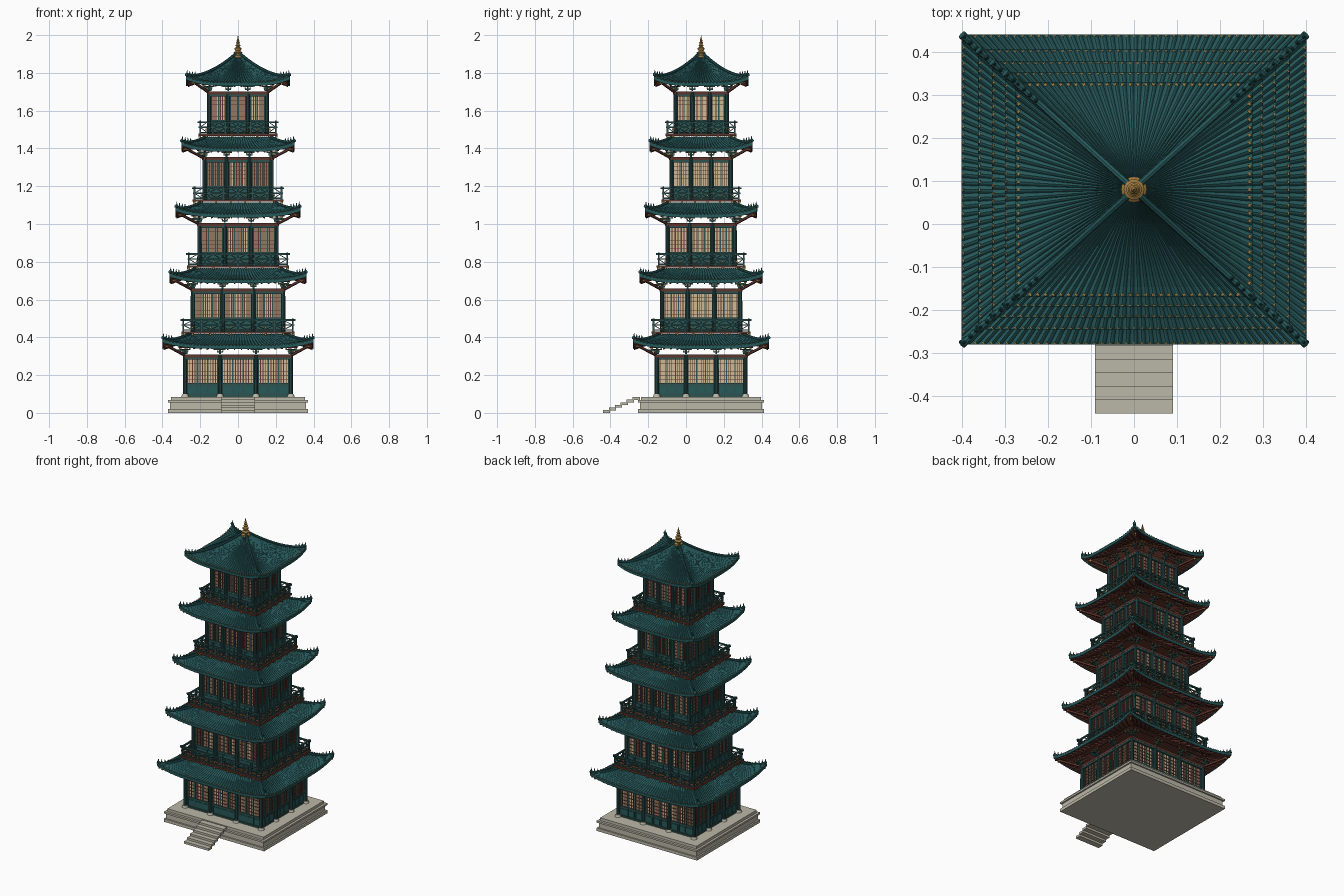
import bpy, bmesh, math
from mathutils import Vector, Matrix

if "Cube" in bpy.data.objects:
    bpy.data.objects.remove(bpy.data.objects["Cube"])

CY = 0.08  # tower centre in y (the stairs project to the front)
COL = {"teal": (.02, .10, .105), "jade": (.025, .085, .08), "stone": (.50, .48, .39), "cream": (.62, .49, .30),
       "brown": (.11, .035, .025), "gold": (.36, .20, .05)}
MATS, PARTS = {}, {}
for n, c in COL.items():
    MATS[n] = bpy.data.materials.new(n)
    MATS[n].diffuse_color = (*c, 1)


def part(name, mat):
    if name not in PARTS:
        PARTS[name] = (bmesh.new(), mat)
    return PARTS[name][0]


def P(k, s, d, z):
    """Point on side k: s along the side, d outward from the centre."""
    x, y = [(s, -d), (d, s), (-s, d), (-d, -s)][k]
    return Vector((x, y + CY, z))


def box(bm, cx, cy, hx, hy, z0, z1):
    m = Matrix.Translation((cx, cy, (z0 + z1) / 2)) @ Matrix.Diagonal((2 * hx, 2 * hy, z1 - z0, 1))
    bmesh.ops.create_cube(bm, size=1, matrix=m)


def beam(bm, p, q, w, h):
    d = q - p
    x = d.normalized()
    up = Vector((0, 0, 1)) if abs(x.z) < .95 else Vector((0, 1, 0))
    y = up.cross(x).normalized()
    r = Matrix((x, y, x.cross(y))).transposed().to_4x4()
    m = Matrix.Translation((p + q) / 2) @ r @ Matrix.Diagonal((d.length, w, h, 1))
    bmesh.ops.create_cube(bm, size=1, matrix=m)


def cone(bm, p, r1, r2, h, n=10):
    bmesh.ops.create_cone(bm, cap_ends=True, segments=n, radius1=r1, radius2=r2, depth=h,
                          matrix=Matrix.Translation(p + Vector((0, 0, h / 2))))


def grid(bm, rows, close=False):
    vs = [[bm.verts.new(p) for p in r] for r in rows]
    for a, b in zip(vs, vs[1:]):
        n = len(a)
        for j in range(n if close else n - 1):
            bm.faces.new((a[j], b[j], b[(j + 1) % n], a[(j + 1) % n]))


def tube(bm, pts, radii, n=8):
    rows = []
    for i, p in enumerate(pts):
        t = (pts[min(i + 1, len(pts) - 1)] - pts[max(i - 1, 0)]).normalized()
        side = t.cross(Vector((0, 0, 1))).normalized()
        up = side.cross(t)
        rows.append([p + (side * math.cos(a) + up * math.sin(a)) * radii[i]
                     for a in (2 * math.pi * j / n for j in range(n))])
    grid(bm, rows, True)
    for r in (rows[0], rows[-1]):
        bm.faces.new([bm.verts.new(p) for p in r])


# stone platform and stair treads
b = part("stone_platform", "stone")
for hx, hy, z0, z1 in ((.37, .333, 0, .02), (.36, .323, .02, .055), (.37, .333, .055, .067), (.355, .317, .067, .085)):
    box(b, 0, CY, hx, hy, z0, z1)
b = part("stone_stairs", "stone")
for i in range(6):
    box(b, 0, -.421 + i * .0315, .09, .019, i * .0137, i * .0137 + .015)

COLS = [(.28, .235), (.24, .207), (.205, .178), (.178, .157), (.153, .136)]
ROOF = [(.40, .36), (.362, .325), (.33, .297), (.30, .272), (.275, .25)]
BALC = [None, (.30, .262), (.27, .235), (.24, .21), (.21, .188)]


def storey(i):
    hx, hy = COLS[i]
    floor = .085 if i == 0 else .432 + .349 * (i - 1)
    top = .31 + .348 * i
    sill = floor + .068
    box(part("paper_walls", "cream"), 0, CY, hx - .012, hy - .012, floor, top - .004)
    col, lat, pan = part("columns", "jade"), part("window_lattice", "brown"), part("wall_panels", "jade")
    lin, brk, cap = part("lintels", "brown"), part("roof_brackets", "jade"), part("bracket_caps", "gold")
    for k in range(4):
        L, D = (hx, hy) if k % 2 == 0 else (hy, hx)
        w = D - .01
        xs = [-L, -.34 * L, .34 * L, L]
        beam(lin, P(k, -L - .012, D, top - .008), P(k, L + .012, D, top - .008), .014, .016)
        beam(pan, P(k, -L, D, top - .022), P(k, L, D, top - .022), .012, .012)
        beam(pan, P(k, -L, w, sill), P(k, L, w, sill), .012, .008)
        beam(pan, P(k, -L, w, floor + .005), P(k, L, w, floor + .005), .014, .01)
        # columns with brackets reaching out to the eave
        for j, s in enumerate(xs):
            if j < 3:
                cone(col, P(k, s, D, floor), .0115, .0105, top - floor)
                if i == 0:
                    cone(part("column_bases", "stone"), P(k, s, D, floor), .02, .015, .014, 12)
            for a, h in ((.022, .006), (.04, .02)):
                beam(brk, P(k, s, D - .012, top + h), P(k, s, D + a, top + h), .009, .010)
                beam(brk, P(k, s - a * .7, D + a - .014, top + h + .006), P(k, s + a * .7, D + a - .014, top + h + .006), .008, .007)
                for e in (-1, 0, 1):
                    beam(cap, P(k, s + e * a * .6 - .004, D + a - .012, top + h + .012),
                         P(k, s + e * a * .6 + .004, D + a - .012, top + h + .012), .009, .007)
        beam(lin, P(k, -L - .035, D + .03, top + .038), P(k, L + .035, D + .03, top + .038), .009, .008)
        # lattice windows above framed panels, three bays a side
        for a, c in zip(xs, xs[1:]):
            a, c = a + .011, c - .011
            beam(pan, P(k, a, w - .003, (floor + sill) / 2), P(k, c, w - .003, (floor + sill) / 2), .006, sill - floor)
            n = 2 if c - a < .09 else 3
            for m in range(n):
                p, q = a + (c - a) * m / n, a + (c - a) * (m + 1) / n
                beam(part("panel_trim", "teal"), P(k, p + .006, w, floor + .036), P(k, q - .006, w, floor + .036), .006, .036)
                for v in range(1, 4):
                    x = p + (q - p) * v / 4
                    beam(lat, P(k, x, w, sill), P(k, x, w, top - .02), .005, .002)
            for m in range(n + 1):
                x = a + (c - a) * m / n
                beam(pan, P(k, x, w, floor), P(k, x, w, top - .02), .009, .006)
            for v in range(1, 6):
                z = sill + (top - .026 - sill) * v / 6
                beam(lat, P(k, a, w, z), P(k, c, w, z), .005, .002)


def balcony(i):
    bx, by = BALC[i]
    z = .42 + .349 * (i - 1)
    box(part("balcony_floors", "brown"), 0, CY, bx, by, z, z + .012)
    rail, knob = part("balcony_railings", "jade"), part("railing_knobs", "gold")
    for k in range(4):
        L, D = (bx - .01, by - .01) if k % 2 == 0 else (by - .01, bx - .01)
        for h, t, o in ((.018, .006, 0), (.045, .006, .008), (.072, .009, .014)):
            beam(rail, P(k, -L - o, D, z + h), P(k, L + o, D, z + h), t, t)
        n = 6
        for j in range(n):
            a, c = -L + 2 * L * j / n, -L + 2 * L * (j + 1) / n
            m = (a + c) / 2
            beam(rail, P(k, a, D, z + .01), P(k, a, D, z + (.08 if j == 0 else .072)), .009, .009)
            beam(rail, P(k, a, D, z + .045), P(k, m, D, z + .07), .004, .004)
            beam(rail, P(k, m, D, z + .07), P(k, c, D, z + .045), .004, .004)
            beam(rail, P(k, a, D, z + .045), P(k, m, D, z + .02), .004, .004)
            beam(rail, P(k, m, D, z + .02), P(k, c, D, z + .045), .004, .004)
            beam(knob, P(k, m - .005, D, z + .033), P(k, m + .005, D, z + .033), .008, .010)
            # joist ends under the floor
            beam(knob, P(k, m - .005, D + .002, z - .005), P(k, m + .005, D + .002, z - .005), .014, .010)


def roof(i):
    hx, hy = ROOF[i]
    last = i == 4
    ix, iy = (.012, .012) if last else (COLS[i + 1][0] + .012, COLS[i + 1][1] + .012)
    ze, H, pw = .353 + .348 * i, (.15 if last else .064), (1.5 if last else 1.3)
    rows = 10 if last else 6

    def S(k, u, t, off=0):
        L, D, l, d = (hx, hy, ix, iy) if k % 2 == 0 else (hy, hx, iy, ix)
        z = ze + H * max(0, 1 - t) ** pw + .034 * abs(u) ** 4 * t * t + off
        return P(k, u * (l + (L - l) * t), d + (D - d) * t, z)

    tiles, sof = part("tiled_roofs", "teal"), part("roof_soffits", "brown")
    raf, gold = part("rafters", "brown"), part("eave_tile_ends", "gold")
    for k in range(4):
        n = round(2 * (hx if k % 2 == 0 else hy) / .0185)
        us = [-1 + j / (2 * n) for j in range(4 * n + 1)]
        # corrugated tiles, turned down at the eave
        g = [[S(k, u, t / rows, (0, .005, .007, .005)[j % 4] * (.3 + .7 * t / rows)) for j, u in enumerate(us)]
             for t in range(rows + 1)]
        g.append([S(k, u, 1, -.014) for u in us])
        g.append([S(k, u, .94, -.014) for u in us])
        grid(tiles, g)
        grid(sof, [[S(k, -1 + j / 8, t, -.012) for j in range(17)] for t in (.97, .7, .45, .2, 0)])
        # rafters and gilded tile ends
        for j in range(n // 2 + 1):
            u = -.97 + 1.94 * j / (n // 2)
            for a, c in ((.15 if not last else .5, .6), (.6, .96)):
                beam(raf, S(k, u, a, -.017), S(k, u, c, -.017), .006, .008)
        for j in range(n):
            u = -1 + (2 * j + 1) / n
            p, q = S(k, u, .965, .0065), S(k, u, .982, .0065)
            beam(gold, p, q, .008, .005)
        # hip ridge with upturned tip and small ornaments
        rid = [S(k, 1, t / 8, .006) for t in range(9)]
        tip = S(k, 1, .995, .013)
        tube(part("hip_ridges", "teal"), rid[:-1] + [tip], [.008] * 8 + [.010])
        beam(raf, S(k, 1, .15 if not last else .5, -.022), S(k, 1, .96, -.02), .012, .014)
        out = (S(k, 1, 1) - S(k, 1, .9)).normalized()
        span = (S(k, 1, 1) - S(k, 1, 0)).length
        for m in range(4):
            p = S(k, 1, 1 - (.008 + m * .02) / span, .011)
            cone(part("ridge_ornaments", "teal" if m % 2 == 0 else "gold"), p, .006, .001, .026 - m * .003, 6)
        # corner strut from column head to hip
        cx, cy = COLS[i]
        L, D = (cx, cy) if k % 2 == 0 else (cy, cx)
        beam(part("corner_struts", "brown"), P(k, L, D, ze - .05), S(k, 1, .85, -.026), .010, .012)
        beam(part("strut_ends", "gold"), S(k, 1, .83, -.034), S(k, 1, .86, -.03), .012, .012)


for i in range(5):
    storey(i)
    roof(i)
    if i:
        balcony(i)

# lathe-turned finial
prof = [(.0, 1.875), (.03, 1.875), (.03, 1.892), (.02, 1.9), (.024, 1.908), (.012, 1.915), (.018, 1.925), (.018, 1.932),
        (.008, 1.938), (.014, 1.946), (.007, 1.953), (.011, 1.96), (.005, 1.967), (.007, 1.973), (.003, 1.982), (.0005, 2.0)]
grid(part("finial", "gold"), [[Vector((r * math.cos(a), CY + r * math.sin(a), z))
     for a in (-2 * math.pi * j / 20 for j in range(20))] for r, z in prof], True)

# turn every part into an object
for name, (bm, mat) in PARTS.items():
    bmesh.ops.remove_doubles(bm, verts=bm.verts, dist=1e-6) if name == "finial" else None
    bmesh.ops.recalc_face_normals(bm, faces=bm.faces) if name not in ("tiled_roofs", "roof_soffits") else None
    me = bpy.data.meshes.new(name)
    bm.to_mesh(me)
    bm.free()
    me.materials.append(MATS[mat])
    ob = bpy.data.objects.new(name, me)
    bpy.context.collection.objects.link(ob)
    ob.select_set(name in ("columns", "column_bases", "hip_ridges", "finial", "ridge_ornaments"))
    bpy.context.view_layer.objects.active = ob if ob.select_get() else bpy.context.view_layer.objects.active
bpy.ops.object.shade_smooth_by_angle(angle=math.radians(35))

for m in bpy.data.materials:
    if m.users and not m.is_grease_pencil:
        m.use_nodes = True
        m.node_tree.nodes["Principled BSDF"].inputs["Base Color"].default_value = m.diffuse_color
